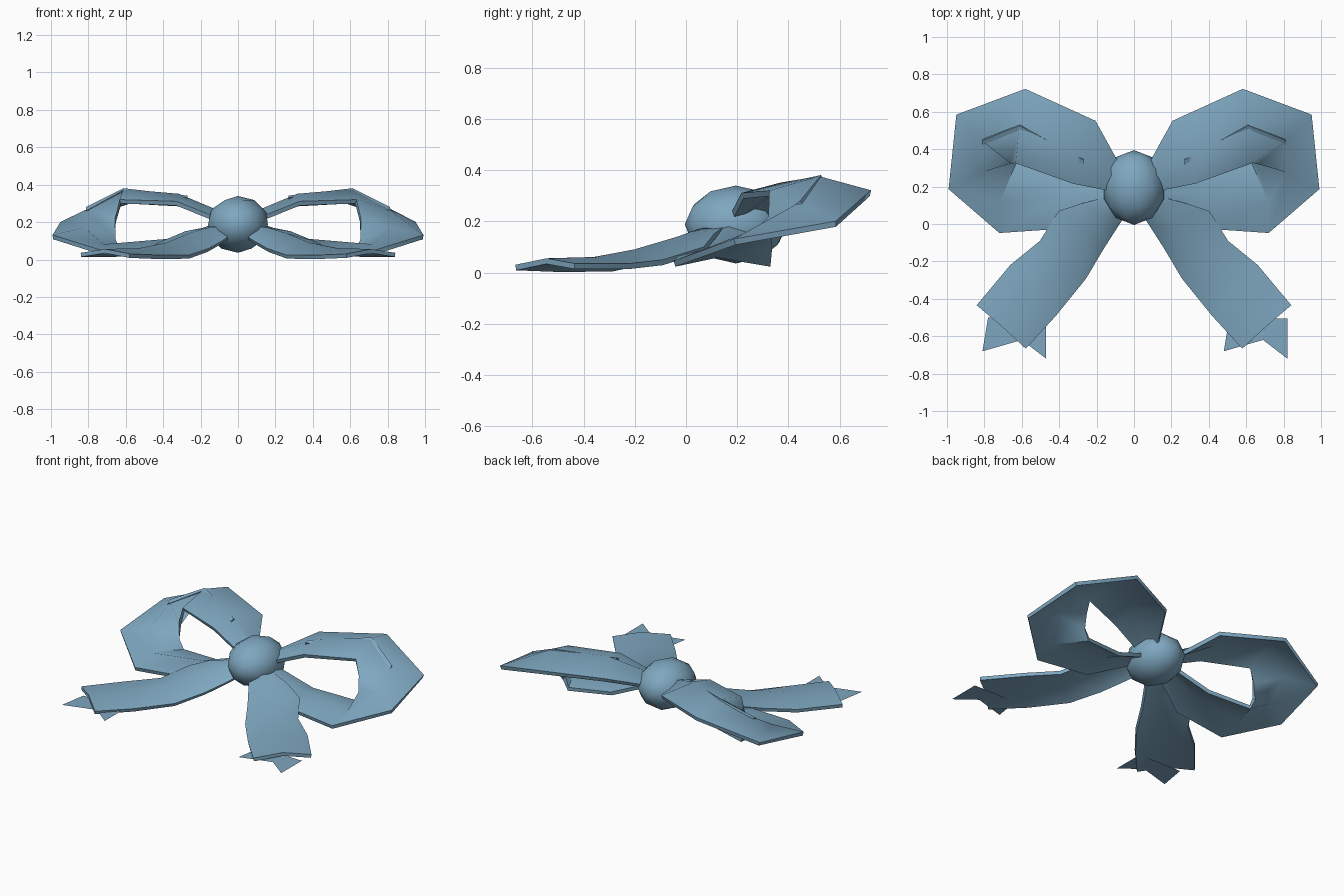
import bpy
import math

cube = bpy.data.objects.get("Cube")
if cube:
    bpy.data.objects.remove(cube, do_unlink=True)

BLUE = (0.21, 0.385, 0.525, 1)
blue = bpy.data.materials.new("dusty_blue")
blue.use_nodes = True
blue.diffuse_color = BLUE
blue.node_tree.nodes["Principled BSDF"].inputs["Base Color"].default_value = BLUE


def finish(obj, angle=50):
    """Apply modifiers, then shade smooth with sharp creases."""
    bpy.ops.object.select_all(action='DESELECT')
    obj.select_set(True)
    bpy.context.view_layer.objects.active = obj
    if obj.modifiers:
        bpy.ops.object.convert(target='MESH')
    bpy.ops.object.shade_smooth_by_angle(angle=math.radians(angle))


def add_mesh(name, verts, faces):
    mesh = bpy.data.meshes.new(name)
    mesh.from_pydata(verts, [], faces)
    obj = bpy.data.objects.new(name, mesh)
    bpy.context.collection.objects.link(obj)
    mesh.materials.append(blue)
    return obj


def ribbon(name, stations, thickness, side):
    """Skin cross-sections into a thick strip; side -1 mirrors it in x."""
    n = len(stations[0])
    verts = [(side * x, y, z) for row in stations for x, y, z in row]
    faces = []
    for i in range(len(stations) - 1):
        for j in range(n - 1):
            a = i * n + j
            quad = (a, a + 1, a + n + 1, a + n)
            faces.append(quad if side > 0 else quad[::-1])
    obj = add_mesh(name, verts, faces)
    solid = obj.modifiers.new("thickness", 'SOLIDIFY')
    solid.thickness = thickness
    solid.offset = 0
    finish(obj)
    return obj


# Loop sections: inner edge, ridge, outer edge
loop = [
    [(.08, .17, .20), (.08, .24, .24), (.09, .33, .20)],
    [(.33, .22, .30), (.32, .37, .34), (.21, .55, .29)],
    [(.63, .33, .31), (.61, .52, .365), (.58, .72, .31)],
    [(.655, .33, .21), (.80, .44, .26), (.945, .585, .19)],
    [(.66, .33, .10), (.82, .28, .16), (.99, .19, .12)],
    [(.63, .33, .035), (.72, .12, .07), (.72, -.045, .035)],
    [(.35, .28, .06), (.36, .15, .10), (.35, -.02, .06)],
    [(.09, .23, .17), (.09, .17, .19), (.09, .11, .17)],
]

# Tail sections: inner edge, crown, outer edge
tail = [
    [(.03, .08, .13), (.08, .11, .17), (.13, .15, .17)],
    [(.09, -.01, .09), (.16, .05, .16), (.28, .11, .14)],
    [(.16, -.12, .05), (.26, -.03, .13), (.40, .07, .09)],
    [(.26, -.29, .015), (.38, -.20, .08), (.50, -.09, .04)],
    [(.42, -.49, .013), (.53, -.36, .05), (.66, -.22, .025)],
    [(.58, -.665, .02), (.71, -.545, .045), (.84, -.435, .025)],
]

# Raised fold along the crest of each loop: lower and upper edge
fold = [
    [(.27, .32, .325), (.27, .345, .335)],
    [(.61, .505, .365), (.61, .53, .375)],
    [(.81, .425, .255), (.81, .45, .275)],
]

for label, side in (("left", 1), ("right", -1)):
    ribbon(label + "_loop", loop, .024, side)
    ribbon(label + "_tail", tail, .022, side)
    ribbon(label + "_loop_fold", fold, .014, side)

# Notched ribbon ends, the same way round on both tails
notch = [(-.135, .115), (-.165, -.065), (.045, -.005), (.175, -.105), (.175, .11)]
for label, x in (("left", .645), ("right", -.645)):
    add_mesh(label + "_tail_end", [(x + u, v - .615, .016) for u, v in notch],
             [(0, 1, 2), (0, 2, 4), (2, 3, 4)])

# Knot
bpy.ops.mesh.primitive_ico_sphere_add(subdivisions=2, radius=1, location=(0, .195, .188))
knot = bpy.context.object
knot.name = "knot"
knot.scale = (.168, .2, .152)
knot.data.materials.append(blue)
finish(knot, 60)
